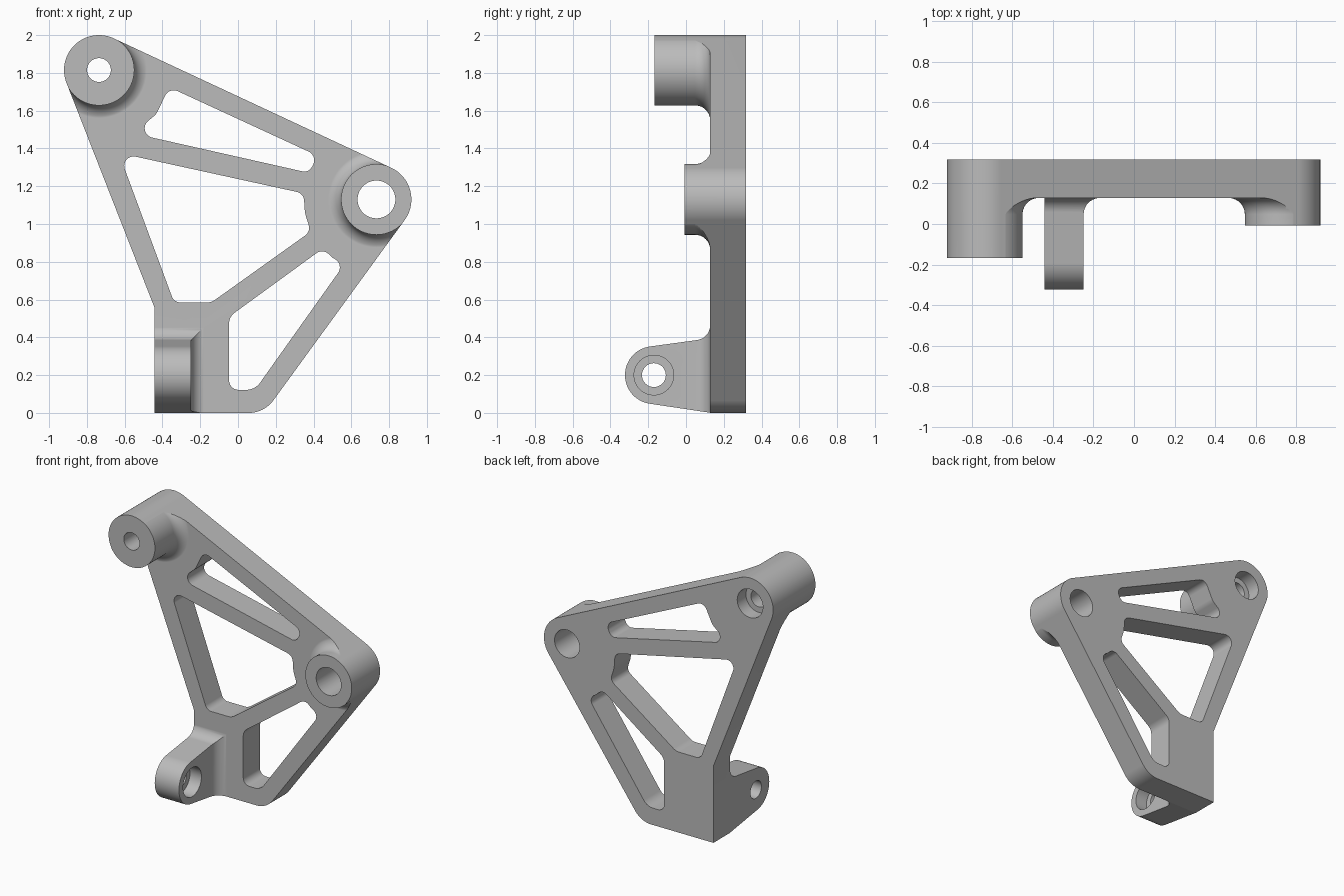
import bpy, bmesh
from math import sin, cos, tan, atan2, radians, pi
from mathutils import Vector, Matrix

cube = bpy.data.objects.get("Cube")
if cube:
    bpy.data.objects.remove(cube, do_unlink=True)

FRONT, BACK = 0.127, 0.317      # plate thickness along y
SEAT = FRONT + 0.001            # fillets end just under the plate face
R, FILLET = 0.185, 0.08
TALL, WIDE = (-0.736, 1.815), (0.733, 1.13)   # boss centres (x, z)
LUG = (-0.17, 0.2)                            # lug eye centre (y, z)


def arc(c, r, a0, a1, n=40):
    """Points on a circle between two angles in degrees."""
    angles = [radians(a0 + (a1 - a0) * i / n) for i in range(n + 1)]
    return [(c[0] + r * cos(a), c[1] + r * sin(a)) for a in angles]


def rounded(corners, n=10):
    """Closed outline; a third value in a corner is its fillet radius."""
    out = []
    for i, corner in enumerate(corners):
        c = Vector(corner[:2])
        if len(corner) == 2:
            out.append(c)
            continue
        r = corner[2]
        u = (Vector(corners[i - 1][:2]) - c).normalized()
        v = (Vector(corners[(i + 1) % len(corners)][:2]) - c).normalized()
        half = u.angle(v) / 2
        o = c + (u + v).normalized() * r / sin(half)
        s, e = c + u * r / tan(half) - o, c + v * r / tan(half) - o
        a = atan2(s.y, s.x)
        d = (atan2(e.y, e.x) - a + pi) % (2 * pi) - pi
        out += [o + r * Vector((cos(a + d * k / n), sin(a + d * k / n))) for k in range(n + 1)]
    return out


def finish(name, bm):
    bmesh.ops.recalc_face_normals(bm, faces=bm.faces)
    mesh = bpy.data.meshes.new(name)
    bm.to_mesh(mesh)
    bm.free()
    ob = bpy.data.objects.new(name, mesh)
    bpy.context.collection.objects.link(ob)
    return ob


def prism(name, outline, axis, a, b):
    """Extrude a 2D outline along x, y or z from a to b."""
    place = {"x": lambda p, t: (t, p[0], p[1]),
             "y": lambda p, t: (p[0], t, p[1]),
             "z": lambda p, t: (p[0], p[1], t)}[axis]
    bm = bmesh.new()
    lo = [bm.verts.new(place(p, a)) for p in outline]
    hi = [bm.verts.new(place(p, b)) for p in outline]
    bm.faces.new(lo)
    bm.faces.new(hi)
    for i in range(len(lo)):
        bm.faces.new((lo[i - 1], lo[i], hi[i], hi[i - 1]))
    return finish(name, bm)


def boss(name, centre, y0):
    """Round boss along y that flares into the plate."""
    r = R + 0.002
    profile = rounded([(0, y0), (r, y0), (r, SEAT, FILLET), (r + 0.15, SEAT),
                       (r + 0.15, 0.2), (0, 0.2)])
    bm = bmesh.new()
    vs = [bm.verts.new((p[0], p[1], 0)) for p in profile]
    es = [bm.edges.new(pair) for pair in zip(vs, vs[1:])]
    bmesh.ops.spin(bm, geom=vs + es, cent=(0, 0, 0), axis=(0, 1, 0),
                   angle=2 * pi, steps=96, use_merge=True)
    bmesh.ops.remove_doubles(bm, verts=bm.verts, dist=1e-5)
    bm.transform(Matrix.Translation((centre[0], 0, centre[1])))
    return finish(name, bm)


def combine(ob, other, operation):
    mod = ob.modifiers.new(operation.lower(), 'BOOLEAN')
    mod.operation, mod.solver, mod.object = operation, 'EXACT', other
    with bpy.context.temp_override(object=ob, active_object=ob):
        bpy.ops.object.modifier_apply(modifier=mod.name)
    bpy.data.objects.remove(other, do_unlink=True)


# Slab, bosses and lug, all oversize until trimmed to the outline
bracket = prism("bracket", [(-1.1, -0.1), (1.1, -0.1), (1.1, 2.1), (-1.1, 2.1)], "y", FRONT, BACK)
combine(bracket, boss("tall_boss", TALL, -0.168), 'UNION')
combine(bracket, boss("wide_boss", WIDE, -0.008), 'UNION')

side = rounded(arc(LUG, 0.153, 262, 98) +
               [(SEAT, 0.395, FILLET), (SEAT, 0.7), (0.2, 0.7), (0.2, -0.01)])
plan = rounded([(-0.55, -0.4), (-0.248, -0.4), (-0.248, SEAT, FILLET), (-0.1, SEAT),
                (-0.1, 0.22), (-0.55, 0.22)])
lug = prism("lug", side, "x", -0.5, -0.12)
combine(lug, prism("lug_plan", plan, "z", -0.1, 0.65), 'INTERSECT')
combine(bracket, lug, 'UNION')

# Outer outline
outline = rounded([(-0.442, 0), (0.139, 0, 0.16)] + arc(WIDE, R, -36.1, 65) +
                  arc(TALL, R, 65, 201.4) + [(-0.442, 0.557)])
combine(bracket, prism("outline", outline, "y", -0.5, 0.5), 'INTERSECT')

# Lightening pockets
S = 0.05
pockets = [
    [(-0.364, 1.724, S), (0.422, 1.361, S), (0.375, 1.271, 0.045),
     (-0.554, 1.48, S), (-0.433, 1.581, 0.08)],
    [(-0.631, 1.376, S), (0.348, 1.162, S), (0.354, 1.058, 0.2),
     (0.385, 0.96, S), (-0.142, 0.584, 0.08), (-0.338, 0.584, S)],
    [(-0.047, 0.122, S), (0.09, 0.122, 0.09), (0.561, 0.785, S),
     (0.5, 0.822), (0.449, 0.87, S), (-0.047, 0.509, 0.07)],
]
for pocket in pockets:
    combine(bracket, prism("pocket", rounded(pocket), "y", -0.6, 0.6), 'DIFFERENCE')

# Bolt holes and counterbores: centre, radius, axis, start, end
for centre, r, axis, a, b in [
        (TALL, 0.063, "y", -0.6, 0.6), (TALL, 0.103, "y", BACK - 0.1, 0.6),
        (WIDE, 0.1, "y", -0.6, 0.6),
        (LUG, 0.063, "x", -0.6, 0), (LUG, 0.105, "x", -0.34, 0)]:
    combine(bracket, prism("bore", arc(centre, r, 0, 360, 64)[:-1], axis, a, b), 'DIFFERENCE')

# Grey metal
grey = bpy.data.materials.new("grey metal")
grey.use_nodes = True
grey.diffuse_color = (0.5, 0.5, 0.5, 1)
grey.node_tree.nodes["Principled BSDF"].inputs["Base Color"].default_value = (0.5, 0.5, 0.5, 1)
bracket.data.materials.clear()
bracket.data.materials.append(grey)
for face in bracket.data.polygons:
    face.material_index = 0

# Smooth rounds with crisp edges
bpy.ops.object.select_all(action='DESELECT')
bracket.select_set(True)
bpy.context.view_layer.objects.active = bracket
bpy.ops.object.shade_smooth_by_angle(angle=radians(30))
weighted = bracket.modifiers.new("weighted_normals", 'WEIGHTED_NORMAL')
weighted.keep_sharp = True
